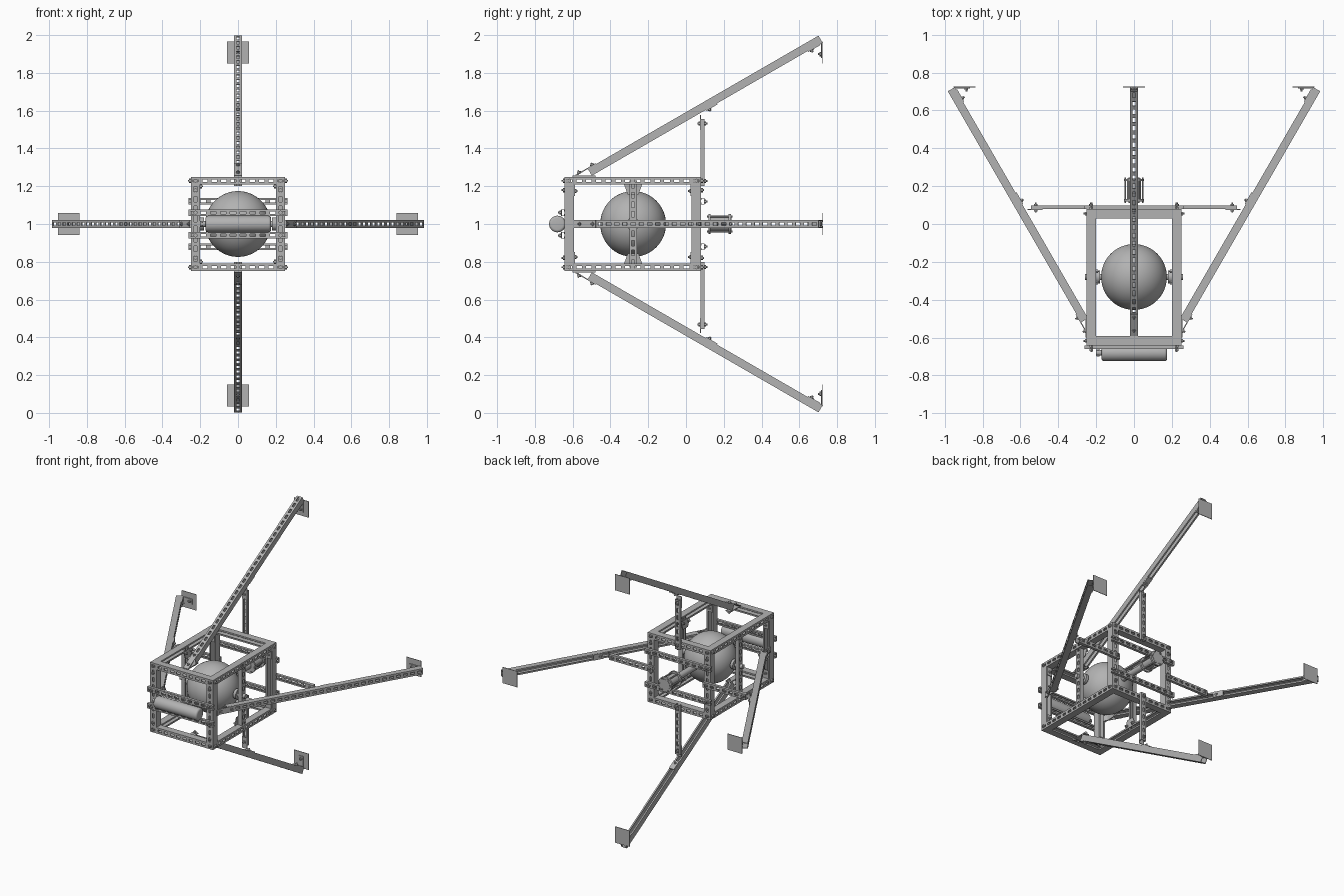
import bpy, bmesh, math
from mathutils import Vector, Matrix

if "Cube" in bpy.data.objects:
    bpy.data.objects.remove(bpy.data.objects["Cube"])

steel = bpy.data.materials.new("steel grey")
steel.use_nodes = True
GREY = (0.45, 0.45, 0.45, 1)
steel.diffuse_color = GREY
steel.node_tree.nodes["Principled BSDF"].inputs["Base Color"].default_value = GREY

MID = 1.0      # height of the central axis
HALF = 0.25    # half width of the cage
FRONT, BACK = -0.643, 0.08
BALL_Y = -0.28


def finish(name, bm, smooth=False):
    bmesh.ops.recalc_face_normals(bm, faces=bm.faces)
    mesh = bpy.data.meshes.new(name)
    bm.to_mesh(mesh)
    bm.free()
    mesh.materials.append(steel)
    obj = bpy.data.objects.new(name, mesh)
    bpy.context.collection.objects.link(obj)
    if smooth:
        bpy.ops.object.select_all(action="DESELECT")
        obj.select_set(True)
        bpy.context.view_layer.objects.active = obj
        bpy.ops.object.shade_smooth_by_angle(angle=math.radians(35))
    return obj


def frame(start, end, normal):
    """Matrix at start: local y runs to end, local z along normal."""
    y = (Vector(end) - Vector(start)).normalized()
    z = Vector(normal)
    z = (z - y * z.dot(y)).normalized()
    m = Matrix((y.cross(z), y, z)).transposed().to_4x4()
    m.translation = Vector(start)
    return m


def add_box(bm, m, centre, size):
    scale = Matrix.Diagonal((*size, 1))
    bmesh.ops.create_cube(bm, size=1, matrix=m @ Matrix.Translation(centre) @ scale)


def channel(name, start, end, normal, width=0.042, depth=0.042, pitch=0.05):
    """Slotted channel with lips; the slotted web faces along normal."""
    m = frame(start, end, normal)
    length = (Vector(end) - Vector(start)).length
    t, slot = 0.004, 0.015
    bm = bmesh.new()
    strip = (width - slot) / 2
    for s in (-1, 1):
        add_box(bm, m, (s * (width - t) / 2, length / 2, 0), (t, length, depth))
        add_box(bm, m, (s * (width - strip) / 2, length / 2, (depth - t) / 2), (strip, length, t))
        add_box(bm, m, (s * (width - 0.011) / 2, length / 2, (t - depth) / 2), (0.011, length, t))
    count = max(1, round(length / pitch))
    step = length / count
    for i in range(count + 1):
        lo, hi = max(0, i * step - 0.011), min(length, i * step + 0.011)
        add_box(bm, m, (0, (lo + hi) / 2, (depth - t) / 2), (slot, hi - lo, t))
    return finish(name, bm)


def plate(name, start, end, normal, width=0.04, t=0.006):
    m = frame(start, end, normal)
    length = (Vector(end) - Vector(start)).length
    bm = bmesh.new()
    add_box(bm, m, (0, length / 2, 0), (width, length, t))
    return finish(name, bm)


def rod(name, start, end, radius, sides=24, smooth=True, bevel=0):
    a, b = Vector(start), Vector(end)
    rot = (b - a).to_track_quat("Z", "Y").to_matrix().to_4x4()
    bm = bmesh.new()
    bmesh.ops.create_cone(bm, cap_ends=True, segments=sides, radius1=radius, radius2=radius,
                          depth=(b - a).length, matrix=Matrix.Translation((a + b) / 2) @ rot)
    if bevel:
        rims = [e for e in bm.edges if any(len(f.verts) > 4 for f in e.link_faces)]
        bmesh.ops.bevel(bm, geom=rims, offset=bevel, segments=4, affect="EDGES", profile=0.5)
    return finish(name, bm, smooth)


def bolt(at, direction):
    a, d = Vector(at), Vector(direction).normalized()
    rod("bolt_head", a - d * 0.004, a + d * 0.009, 0.011, 6, False)
    rod("bolt_tip", a, a + d * 0.016, 0.005, 8, False)


# Cage: posts, rails and corner bolts
P = HALF - 0.025
for sx in (-1, 1):
    for y, sy in ((FRONT + 0.025, -1), (BACK - 0.025, 1)):
        channel("cage_post", (sx * P, y, MID - HALF + 0.04), (sx * P, y, MID + HALF - 0.04), (0, sy, 0), 0.05, 0.05)
        for sz in (-1, 1):
            z = MID + sz * (HALF - 0.021)
            bolt((sx * P, y + sy * 0.025, z), (0, sy, 0))
            bolt((sx * HALF, y, z), (sx, 0, 0))
            bolt((sx * P, y + sy * 0.025, z - sz * 0.05), (0, sy, 0))
            # Inner corner angle
            inner = y - sy * 0.028
            plate("corner_angle", (sx * P, inner, z - sz * 0.08), (sx * P, inner, z), (0, sy, 0))
            bolt((sx * P, inner, z - sz * 0.055), (0, -sy, 0))
    for sz in (-1, 1):
        z = MID + sz * (HALF - 0.021)
        channel("side_rail", (sx * P, FRONT, z), (sx * P, BACK, z), (sx, 0, 0), 0.042, 0.05)
for sz in (-1, 1):
    z = MID + sz * (HALF - 0.021)
    for y, sy in ((FRONT + 0.025, -1), (BACK - 0.025, 1)):
        channel("cross_rail", (-HALF, y, z), (HALF, y, z), (0, sy, 0), 0.042, 0.05)

# Bars over the front and back faces
for name, y, sy, rise in (("front_bar", FRONT - 0.008, -1, 0.06), ("back_bar", BACK + 0.008, 1, 0.12)):
    for sz in (-1, 1):
        z = MID + sz * rise
        channel(name, (-0.262, y, z), (0.262, y, z), (0, sy, 0), 0.036, 0.02)
        for sx in (-1, 1):
            bolt((sx * P, y + sy * 0.01, z), (0, sy, 0))

# Ball tank with its side mounts
bm = bmesh.new()
bmesh.ops.create_uvsphere(bm, u_segments=48, v_segments=32, radius=0.174,
                          matrix=Matrix.Translation((0, BALL_Y, MID)))
finish("ball_tank", bm, True)
for sx in (-1, 1):
    x = sx * (HALF - 0.024)
    channel("mount_post", (x, BALL_Y, MID - 0.23), (x, BALL_Y, MID + 0.23), (sx, 0, 0), 0.04, 0.03)
    rod("mount_pin", (sx * 0.165, BALL_Y, MID), (sx * 0.26, BALL_Y, MID), 0.016, 16)
    rod("mount_collar", (sx * 0.18, BALL_Y, MID), (sx * 0.2, BALL_Y, MID), 0.035, 20)
    for sz in (-1, 1):
        # Tapered gusset between post and rail
        bm = bmesh.new()
        ring = [bm.verts.new((sx * 0.206, BALL_Y + dy, MID + sz * h))
                for dy, h in ((-0.05, 0.215), (0.05, 0.215), (0.028, 0.155), (-0.028, 0.155))]
        face = bm.faces.new(ring)
        out = bmesh.ops.extrude_face_region(bm, geom=[face])
        bmesh.ops.translate(bm, vec=(-sx * 0.006, 0, 0),
                            verts=[v for v in out["geom"] if isinstance(v, bmesh.types.BMVert)])
        finish("gusset", bm)
        for dy in (-0.03, 0.03):
            bolt((sx * 0.2, BALL_Y + dy, MID + sz * 0.2), (-sx, 0, 0))

# Gas bottle on the front bars
bottle_y = -0.681
rod("gas_bottle", (-0.172, bottle_y, MID), (0.175, bottle_y, MID), 0.044, 32, True, 0.014)
rod("bottle_neck", (-0.2, bottle_y, MID), (-0.165, bottle_y, MID), 0.015, 16)
rod("bottle_valve", (-0.19, bottle_y - 0.02, MID), (-0.19, bottle_y + 0.02, MID), 0.008, 12)

# Thruster behind the tank
rod("thruster_pipe", (0, BALL_Y + 0.15, MID), (0, 0.13, MID), 0.022, 20)
rod("thruster_body", (0, 0.12, MID), (0, 0.24, MID), 0.038, 28)
for y in (0.125, 0.232):
    rod("thruster_flange", (0, y - 0.006, MID), (0, y + 0.006, MID), 0.054, 28)
for i in range(6):
    a = i * math.tau / 6
    x, z = 0.046 * math.cos(a), MID + 0.046 * math.sin(a)
    rod("thruster_stud", (x, 0.112, z), (x, 0.246, z), 0.005, 8)

# Four splayed legs, each with its strut, brackets and foot pad
for turn in range(4):
    a = turn * math.pi / 2
    u = Vector((round(math.cos(a)), 0, round(math.sin(a))))
    side = Vector((u.z, 0, -u.x))
    tip = 0.979 if turn % 2 else 0.966

    def at(r, y, s=0.0):
        return Vector((0, y, MID)) + u * r + side * s

    along = u * 0.5 + Vector((0, math.cos(math.pi / 6), 0))
    outward = u * math.cos(math.pi / 6) - Vector((0, 0.5, 0))
    end = at(tip, 0.712)
    start = end - along * 1.41
    channel("leg", start, end, outward)

    # Root bracket
    root = start + outward * 0.023
    plate("root_strap", root - along * 0.085, root + along * 0.05, outward)
    plate("root_base", at(HALF + 0.003, -0.6), at(HALF + 0.003, -0.48), u)
    for d in (-0.05, 0.03):
        bolt(root + along * d, outward)
    bolt(at(HALF, -0.49), -u)

    # Strut from the cage back to the leg
    reach = tip - 0.422
    channel("strut", at(0.2, BACK + 0.008), at(reach, BACK + 0.008), (0, 1, 0), 0.04, 0.02)
    elbow = end - along * 0.715 - outward * 0.024
    plate("strut_strap", elbow, elbow + along * 0.07, outward)
    plate("strut_tab", at(reach - 0.06, BACK - 0.004), at(reach + 0.02, BACK - 0.004), (0, 1, 0))
    bolt(elbow + along * 0.02, -outward)
    for r in (0.228, reach - 0.025):
        bolt(at(r, BACK + 0.018), (0, 1, 0))
        bolt(at(r, BACK - 0.004), (0, -1, 0))

    # Foot pad and its angle bracket
    pad = tip - 0.07
    plate("foot_pad", at(pad - 0.058, 0.724), at(pad + 0.058, 0.724), (0, 1, 0), 0.115, 0.004)
    ankle = end - along * 0.09 - outward * 0.024
    plate("ankle_strap", ankle, ankle + along * 0.075, outward)
    plate("ankle_tab", at(pad - 0.03, 0.718), at(pad + 0.05, 0.718), (0, 1, 0), 0.036)
    bolt(ankle + along * 0.02, -outward)
    bolt(at(pad - 0.01, 0.716), (0, -1, 0))
